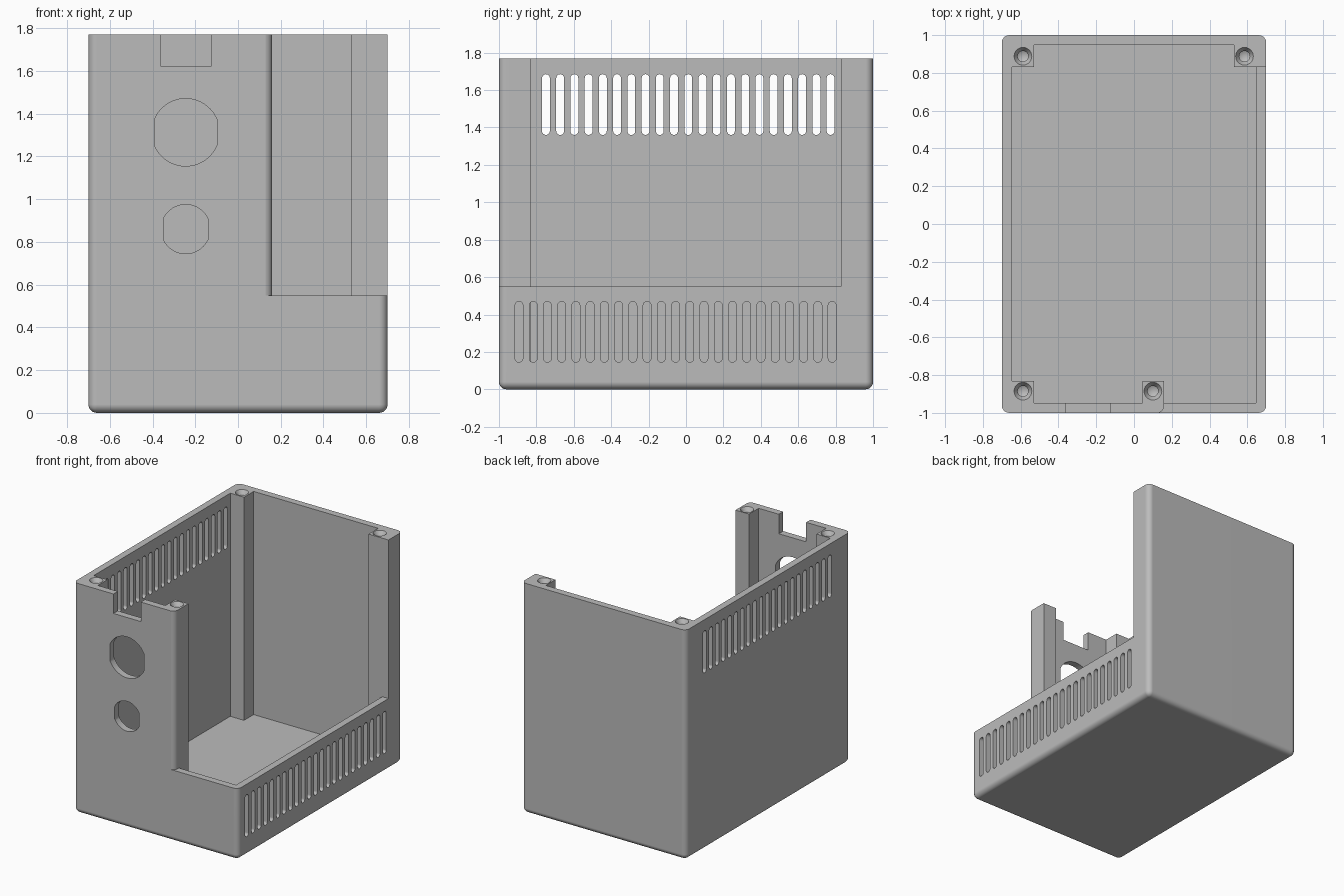
import bpy, bmesh
from math import pi, cos, sin, acos, radians

cube = bpy.data.objects.get("Cube")
if cube:
    bpy.data.objects.remove(cube, do_unlink=True)

W, D, H = 0.70, 1.0, 1.77      # half width, half depth, height
T, P, R = 0.053, 0.17, 0.04    # wall, corner post size, edge radius
SILL = 0.55                    # height of the low walls
POST_X = 0.16                  # outer side of the inner front post


def arc(cx, cy, r, a0, a1, n):
    return [(cx + r * cos(a0 + (a1 - a0) * i / n),
             cy + r * sin(a0 + (a1 - a0) * i / n)) for i in range(n + 1)]


def make(name, bm):
    bmesh.ops.recalc_face_normals(bm, faces=bm.faces[:])
    mesh = bpy.data.meshes.new(name)
    bm.to_mesh(mesh)
    bm.free()
    obj = bpy.data.objects.new(name, mesh)
    bpy.context.collection.objects.link(obj)
    return obj


def prisms(name, outlines, axis, lo, hi):
    """Extrude 2D outlines along an axis into one object."""
    place = {"X": lambda a, b, c: (c, a, b),
             "Y": lambda a, b, c: (a, c, b),
             "Z": lambda a, b, c: (a, b, c)}[axis]
    bm = bmesh.new()
    for pts in outlines:
        low = [bm.verts.new(place(a, b, lo)) for a, b in pts]
        top = [bm.verts.new(place(a, b, hi)) for a, b in pts]
        bm.faces.new(low)
        bm.faces.new(top)
        for i in range(len(pts)):
            j = (i + 1) % len(pts)
            bm.faces.new((low[i], low[j], top[j], top[i]))
    return make(name, bm)


def screw_holes(name, centres):
    """Countersunk holes, each a stack of rings."""
    bm = bmesh.new()
    n = 24
    for x, y in centres:
        rings = []
        for r, z in ((0.052, H + 0.01), (0.047, H), (0.028, H - 0.03), (0.028, H - 0.2)):
            rings.append([bm.verts.new((x + r * cos(2 * pi * i / n),
                                        y + r * sin(2 * pi * i / n), z)) for i in range(n)])
        bm.faces.new(rings[0])
        for a, b in zip(rings, rings[1:]):
            for i in range(n):
                j = (i + 1) % n
                bm.faces.new((a[i], a[j], b[j], b[i]))
        tip = bm.verts.new((x, y, H - 0.215))
        for i in range(n):
            bm.faces.new((rings[-1][i], rings[-1][(i + 1) % n], tip))
    return make(name, bm)


def cut(target, cutter):
    cutter.hide_render = True
    mod = target.modifiers.new("cut", "BOOLEAN")
    mod.operation, mod.solver, mod.object = "DIFFERENCE", "EXACT", cutter
    bpy.ops.object.modifier_apply(modifier=mod.name)
    bpy.data.objects.remove(cutter, do_unlink=True)


def slot(y, z0, z1, r=0.021):
    return arc(y, z1 - r, r, 0, pi, 8) + arc(y, z0 + r, r, pi, 2 * pi, 8)


def flatted_circle(cx, cz, r, half):
    a = acos(half / r)
    return arc(cx, cz, r, a, pi - a, 20) + arc(cx, cz, r, pi + a, 2 * pi - a, 20)


# Outer block, rounded on the upright and bottom edges
bm = bmesh.new()
bmesh.ops.create_cube(bm, size=1)
for v in bm.verts:
    v.co = (v.co.x * 2 * W, v.co.y * 2 * D, (v.co.z + 0.5) * H)
edges = [e for e in bm.edges if min(v.co.z for v in e.verts) < 0.01]
bmesh.ops.bevel(bm, geom=edges, offset=R, segments=6, profile=0.5, affect="EDGES")
case = make("enclosure_case", bm)
bpy.context.view_layer.objects.active = case
case.select_set(True)

# Hollow, leaving the four screw posts standing
xi, yi, xp, yp = W - T, D - T, W - P, D - P
hollow = [(-xp, -yi), (0.045, -yi), (0.045, -yp), (POST_X, -yp), (POST_X, -yi),
          (xi, -yi), (xi, yp), (xp, yp), (xp, yi), (-xp, yi), (-xp, yp),
          (-xi, yp), (-xi, -yp), (-xp, -yp)]
cut(case, prisms("hollow_cutter", [hollow], "Z", T, H + 0.2))

# Large side opening with a rounded front post edge
opening = [(POST_X - R, -D - 0.1)] + arc(POST_X - R, -D + R - 0.001, R, -pi / 2, 0, 6)
opening += [(POST_X, yp), (W + 0.1, yp), (W + 0.1, -D - 0.1)]
cut(case, prisms("opening_cutter", [opening], "Z", SILL, H + 0.2))

# Ventilation slots
low = [slot(-0.893 + 0.0761 * i, 0.145, 0.47) for i in range(23)]
high = [slot(-0.749 + 0.0761 * i, 1.36, 1.685) for i in range(21)]
cut(case, prisms("low_slot_cutter", low, "X", W - 0.1, W + 0.1))
cut(case, prisms("high_slot_cutter", high, "X", -W - 0.1, -W + 0.1))

# Connector holes and top notch in the front wall
holes = [flatted_circle(-0.245, 1.313, 0.158, 0.146),
         flatted_circle(-0.245, 0.86, 0.115, 0.104),
         [(-0.36, 1.62), (-0.127, 1.62), (-0.127, H + 0.1), (-0.36, H + 0.1)]]
cut(case, prisms("front_hole_cutter", holes, "Y", -D - 0.1, -D + 0.1))

# Screw holes in the post tops
cut(case, screw_holes("screw_cutter", [(-0.588, 0.888), (0.585, 0.888),
                                       (-0.588, -0.885), (0.1, -0.885)]))

# Plain grey plastic
grey = bpy.data.materials.new("grey_plastic")
grey.use_nodes = True
colour = (0.5, 0.5, 0.5, 1)
grey.diffuse_color = colour
grey.node_tree.nodes["Principled BSDF"].inputs["Base Color"].default_value = colour
case.data.materials.clear()
case.data.materials.append(grey)

# Smooth rounded edges, flat walls
bpy.ops.object.shade_smooth_by_angle(angle=radians(30))
weighted = case.modifiers.new("even_normals", "WEIGHTED_NORMAL")
weighted.keep_sharp = True
